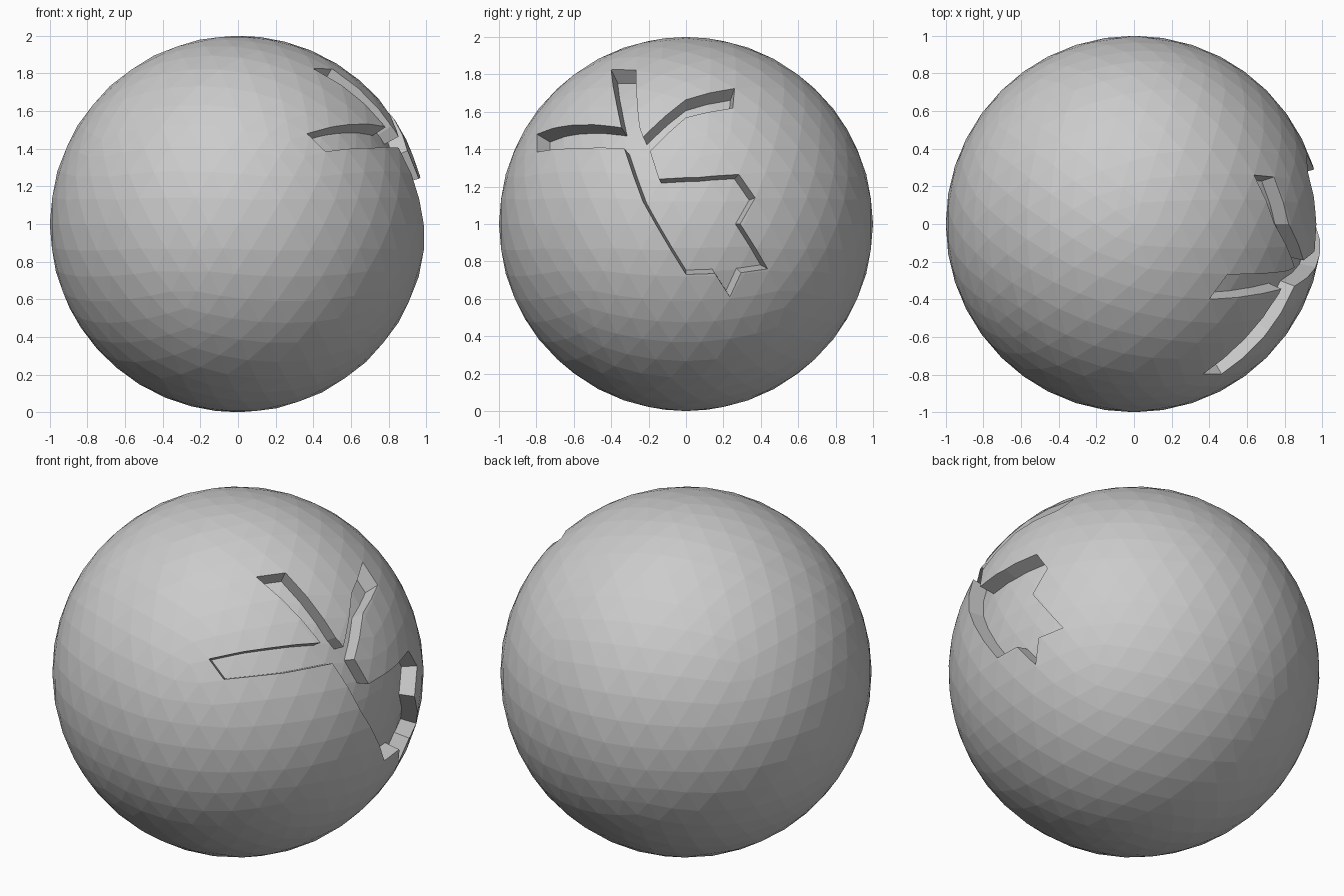
import bpy, bmesh
from mathutils import Vector

if "Cube" in bpy.data.objects:
    bpy.data.objects.remove(bpy.data.objects["Cube"])


def ball(name, radius):
    bpy.ops.mesh.primitive_ico_sphere_add(subdivisions=4, radius=radius, location=(0, 0, 0))
    ob = bpy.context.object
    ob.name = name
    return ob


def subtract(target, cutter):
    mod = target.modifiers.new("cut", 'BOOLEAN')
    mod.operation, mod.solver, mod.object = 'DIFFERENCE', 'EXACT', cutter
    bpy.context.view_layer.objects.active = target
    bpy.ops.object.modifier_apply(modifier=mod.name)
    bpy.data.objects.remove(cutter)


# Groove outline as seen from the right (y, height above the centre)
outline = [
    (-.40, .825), (-.375, .66), (-.345, .515),                         # upper arm
    (-.46, .53), (-.68, .52), (-.797, .48), (-.797, .385), (-.57, .405),  # front arm
    (-.33, .405), (-.23, .12), (0, -.27),                              # long slanted side
    (.155, -.265), (.235, -.39), (.295, -.26), (.437, -.24),           # jagged foot
    (.29, 0), (.37, .14), (.283, .265), (.07, .25), (-.145, .24),      # jagged back
    (-.193, .39), (0, .57), (.25, .62), (.26, .725), (0, .665),        # rear arm
    (-.23, .465), (-.25, .52), (-.267, .825)]

# Cone from the centre through the outline, closed by a flat cap outside the ball
axis = Vector((.9, -.2, .4)).normalized()
bm = bmesh.new()
apex = bm.verts.new((0, 0, 0))
rim = []
for y, z in outline:
    d = Vector(((1 - y * y - z * z) ** .5, y, z))
    rim.append(bm.verts.new(d * 1.2 / d.dot(axis)))
for a, b in zip(rim, rim[1:] + rim[:1]):
    bm.faces.new((apex, a, b))
bm.faces.new(rim)
bmesh.ops.triangulate(bm, faces=[f for f in bm.faces if len(f.verts) > 3])
bmesh.ops.recalc_face_normals(bm, faces=bm.faces)
mesh = bpy.data.meshes.new("groove_cutter")
bm.to_mesh(mesh)
bm.free()
groove = bpy.data.objects.new("groove_cutter", mesh)
groove.hide_render = True
bpy.context.collection.objects.link(groove)

# Keep only the shell of the cone, then carve it into the ball
core = ball("groove_floor", .912)
core.hide_render = True
subtract(groove, core)
body = ball("carved_ball", 1)
subtract(body, groove)
body.location.z = 1
